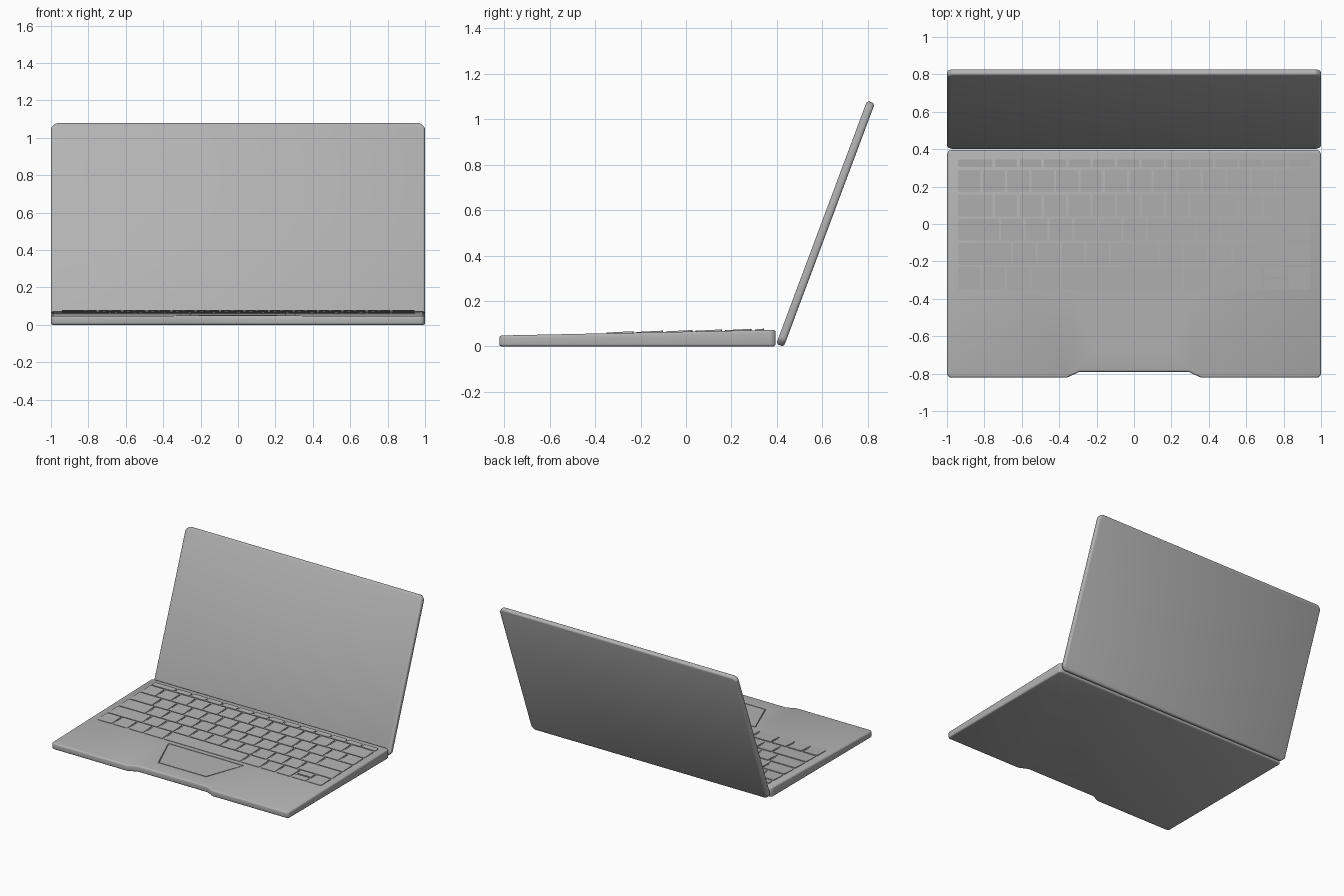
import bpy, bmesh, math
from mathutils import Matrix

if "Cube" in bpy.data.objects:
    bpy.data.objects.remove(bpy.data.objects["Cube"])

# One mid grey for every part
grey = bpy.data.materials.new("dark_grey")
grey.diffuse_color = (0.45, 0.45, 0.45, 1)
grey.use_nodes = True
grey.node_tree.nodes["Principled BSDF"].inputs["Base Color"].default_value = grey.diffuse_color


def deck(y):
    """Height of the sloping top face of the base."""
    return 0.048 + (y + 0.82) / 1.215 * 0.025


def prism(bm, outline, low, high):
    """Solid over an xy outline; low and high give the z for each y."""
    bot = [bm.verts.new((x, y, low(y))) for x, y in outline]
    top = [bm.verts.new((x, y, high(y))) for x, y in outline]
    bm.faces.new(bot[::-1])
    bm.faces.new(top)
    n = len(outline)
    for i in range(n):
        j = (i + 1) % n
        bm.faces.new((bot[i], bot[j], top[j], top[i]))


def finish(name, bm, bevel=0, segments=3):
    bmesh.ops.recalc_face_normals(bm, faces=bm.faces)
    for f in bm.faces:
        f.smooth = bevel > 0
    mesh = bpy.data.meshes.new(name)
    bm.to_mesh(mesh)
    bm.free()
    mesh.materials.append(grey)
    ob = bpy.data.objects.new(name, mesh)
    bpy.context.collection.objects.link(ob)
    if bevel:
        mod = ob.modifiers.new("rounded_edges", 'BEVEL')
        mod.width, mod.segments = bevel, segments
        mod.limit_method, mod.angle_limit = 'ANGLE', math.radians(40)
    return ob


def chamfered(x0, x1, y0, y1, c):
    return [(x0 + c, y0), (x1 - c, y0), (x1, y0 + c), (x1, y1 - c),
            (x1 - c, y1), (x0 + c, y1), (x0, y1 - c), (x0, y0 + c)]


def trapezoid(grow):
    """Trackpad outline, narrowing toward the front."""
    a, b = 0.2 + grow, 0.315 + grow
    return [(-a, -0.67 - grow), (a, -0.67 - grow), (b, -0.385 + grow), (-b, -0.385 + grow)]


# Base: wedge slab with a shallow finger notch in the front edge
half = [(0.29, -0.79), (0.36, -0.822), (0.985, -0.822), (1, -0.807),
        (1, 0.38), (0.985, 0.395)]
outline = half + [(-x, y) for x, y in reversed(half)]
bm = bmesh.new()
prism(bm, outline, lambda y: 0, deck)
base = finish("base", bm, 0.014)

# Groove around the trackpad: a shallow pocket, filled again by the plate
bm = bmesh.new()
prism(bm, trapezoid(0.003), lambda y: deck(y) - 0.007, lambda y: deck(y) + 0.02)
cutter = finish("trackpad_pocket_cutter", bm)
cutter.hide_render = True
cutter.hide_viewport = True
cut = base.modifiers.new("trackpad_pocket", 'BOOLEAN')
cut.object, cut.operation, cut.solver = cutter, 'DIFFERENCE', 'EXACT'

bm = bmesh.new()
prism(bm, trapezoid(-0.003), lambda y: deck(y) - 0.01, lambda y: deck(y))
finish("trackpad", bm)

# Lid: thin slab drawn flat, then leaned back at the hinge line
bm = bmesh.new()
prism(bm, chamfered(-1, 1, 0, 1.143, 0.025), lambda y: -0.018, lambda y: 0.018)
lid = finish("screen_lid", bm, 0.012)
lean = math.radians(90 - 20.5)
lid.data.transform(Matrix.Translation((0, 0.414, 0.005)) @ Matrix.Rotation(lean, 4, 'X'))

# Keyboard: rows of wedge keys, key widths in units of the key pitch
PITCH, LEFT, GAP = 0.1308, -0.946, 0.012
rows = [
    ("function_keys", 0.35, 0.298, [1.5] + [1] * 13),
    ("number_keys", 0.295, 0.165, [1] * 13 + [1.5]),
    ("upper_letter_keys", 0.165, 0.035, [1.5] + [1] * 13),
    ("home_letter_keys", 0.035, -0.095, [1.75] + [1] * 11 + [1.75]),
    ("lower_letter_keys", -0.095, -0.225, [2.25] + [1] * 10 + [2.25]),
    ("space_bar_row", -0.225, -0.355, [1, 1, 1, 1.25, 5, 1.25, 1, 1, -1, 1]),
]
for name, back, front, widths in rows:
    bm = bmesh.new()
    x = LEFT
    for w in widths:
        end = x + abs(w) * PITCH
        mid = (back + front) / 2
        # a negative width marks the pair of half-height arrow keys
        spans = [(front, back)] if w > 0 else [(front, mid), (mid, back)]
        for y0, y1 in spans:
            prism(bm, chamfered(x + GAP / 2, end - GAP / 2, y0 + GAP / 2, y1 - GAP / 2, 0.005),
                  lambda y: deck(y) - 0.004,
                  lambda y: deck(y) + 0.003 + 0.004 * (y - front) / (back - front))
        x = end
    finish(name, bm)
